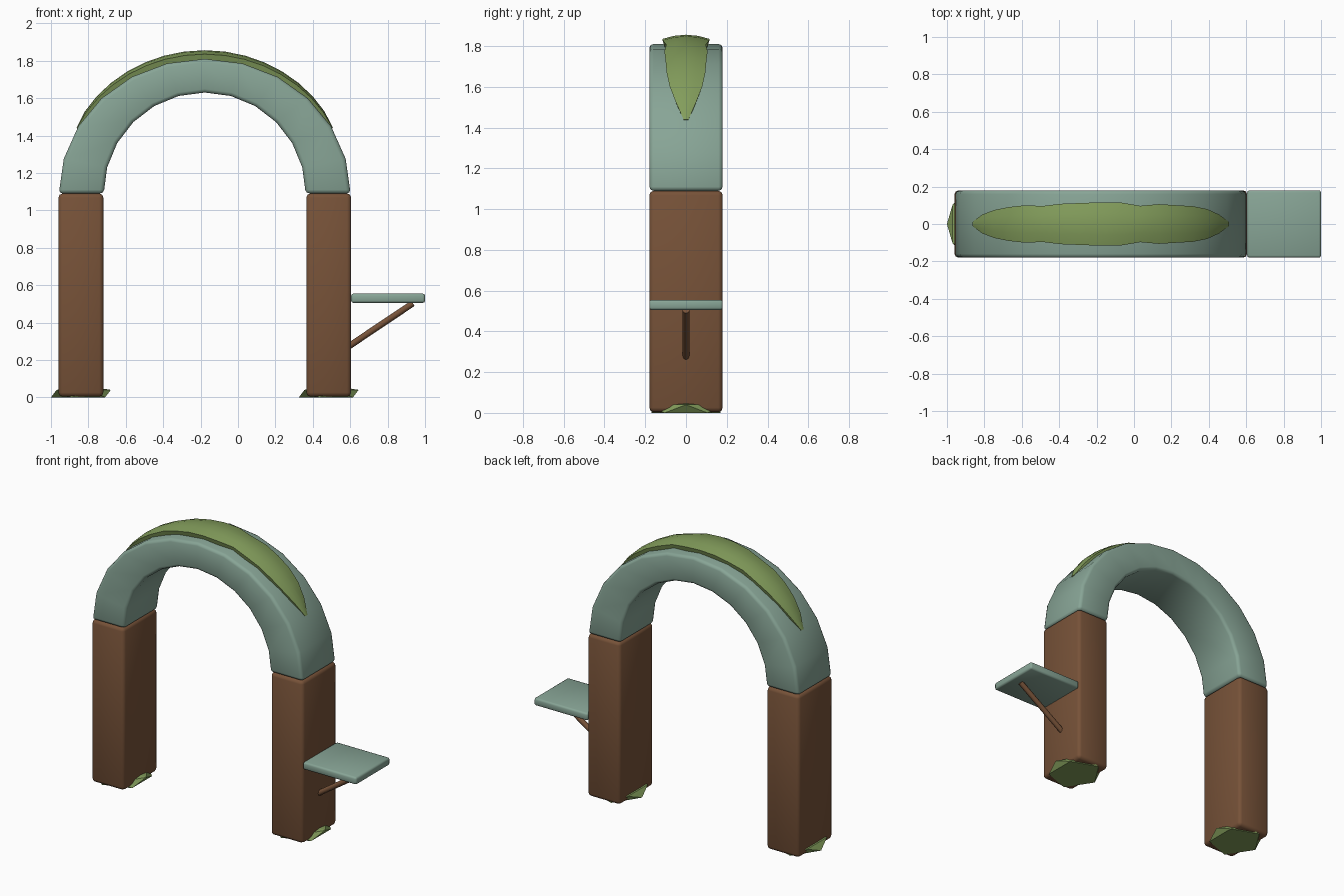
import bpy, bmesh, math
from mathutils import Vector

if "Cube" in bpy.data.objects:
    bpy.data.objects.remove(bpy.data.objects["Cube"])


def mat(name, rgb):
    m = bpy.data.materials.new(name)
    m.diffuse_color = (*rgb, 1)
    m.use_nodes = True
    m.node_tree.nodes["Principled BSDF"].inputs["Base Color"].default_value = m.diffuse_color
    return m


STONE = mat("grey_green", (0.245, 0.375, 0.305))
WOOD = mat("brown_wood", (0.185, 0.085, 0.040))
MOSS = mat("moss_green", (0.225, 0.335, 0.105))

CX, BASE = -0.178, 1.09      # arch centre and springing height
RX, RZ = 0.78, 0.72          # outer arch radii


def finish(name, bm, material, bevel=0, segments=2, smooth=True):
    bmesh.ops.recalc_face_normals(bm, faces=bm.faces)
    me = bpy.data.meshes.new(name)
    bm.to_mesh(me)
    bm.free()
    me.materials.append(material)
    ob = bpy.data.objects.new(name, me)
    bpy.context.collection.objects.link(ob)
    for p in me.polygons:
        p.use_smooth = smooth
    if bevel:
        b = ob.modifiers.new("Bevel", 'BEVEL')
        b.width, b.segments = bevel, segments
        b.limit_method, b.angle_limit = 'ANGLE', math.radians(40)
    return ob


def box(name, lo, hi, material, bevel):
    bm = bmesh.new()
    bmesh.ops.create_cube(bm, size=1)
    lo, hi = Vector(lo), Vector(hi)
    for v in bm.verts:
        v.co = Vector(((lo[i] + hi[i]) / 2 + v.co[i] * (hi[i] - lo[i])) for i in range(3))
    return finish(name, bm, material, bevel)


def loft(rings):
    # closed cross-sections joined into a capped tube
    bm = bmesh.new()
    rows = [[bm.verts.new(p) for p in r] for r in rings]
    n = len(rows[0])
    for a, b in zip(rows, rows[1:]):
        for i in range(n):
            j = (i + 1) % n
            bm.faces.new((a[i], a[j], b[j], b[i]))
    bm.faces.new(rows[0])
    bm.faces.new(rows[-1])
    return bm


# posts with a moss clump around each foot
for side, x0 in (("left", -0.96), ("right", 0.365)):
    box(side + "_post", (x0, -0.18, 0.004), (x0 + 0.24, 0.18, BASE), WOOD, 0.022)
    bm = bmesh.new()
    bmesh.ops.create_icosphere(bm, subdivisions=1, radius=1)
    for v in bm.verts:
        v.co = Vector((x0 + 0.12 + v.co.x * 0.179, v.co.y * 0.2,
                       max(0, 0.02 + v.co.z * 0.045)))
    finish(side + "_foot_moss", bm, MOSS, smooth=False)

# arch: rectangular section swept over a half ellipse
rings = []
for i in range(13):
    a = math.pi * i / 12
    c, s = math.cos(a), math.sin(a)
    rings.append([(CX + rx * c, y, BASE + rz * s) for rx, rz, y in
                  ((RX, RZ, -0.18), (RX, RZ, 0.18),
                   (RX - 0.24, RZ - 0.18, 0.18), (RX - 0.24, RZ - 0.18, -0.18))])
finish("arch", loft(rings), STONE, 0.02)

# moss strip along the top of the arch, wavy and tapered
widths = [0.012, 0.05, 0.075, 0.09, 0.10, 0.096, 0.108, 0.112, 0.116,
          0.115, 0.097, 0.106, 0.10, 0.095, 0.08, 0.05, 0.012]
rings = []
for i, w in enumerate(widths):
    t = i / (len(widths) - 1)
    a = math.radians(151 - 122 * t)
    h = 0.004 + 0.042 * math.sin(math.pi * t) ** 0.7
    section = ((-0.88 * w, -0.02), (-w, 0.55 * h), (-0.5 * w, 0.88 * h), (0, h),
               (0.5 * w, 0.88 * h), (w, 0.55 * h), (0.88 * w, -0.02))
    rings.append([(CX + (RX + d) * math.cos(a), y, BASE + (RZ + d) * math.sin(a))
                  for y, d in section])
ob = finish("arch_moss", loft(rings), MOSS)
bpy.context.view_layer.objects.active = ob
ob.select_set(True)
bpy.ops.object.shade_smooth_by_angle(angle=math.radians(50))

# side shelf
box("side_shelf", (0.605, -0.18, 0.505), (1.0, 0.18, 0.555), STONE, 0.012)

# diagonal brace under the shelf
p, q = Vector((0.595, 0, 0.275)), Vector((0.935, 0, 0.503))
d = (q - p).normalized()
up = d.cross(Vector((0, 1, 0)))
rings = []
for end in (p, q):
    rings.append([end + 0.017 * (up * math.sin(k * math.pi / 4)
                                 + Vector((0, 1, 0)) * math.cos(k * math.pi / 4))
                  for k in range(8)])
ob = finish("shelf_brace", loft(rings), WOOD)
bpy.ops.object.select_all(action='DESELECT')
bpy.context.view_layer.objects.active = ob
ob.select_set(True)
bpy.ops.object.shade_smooth_by_angle(angle=math.radians(50))
